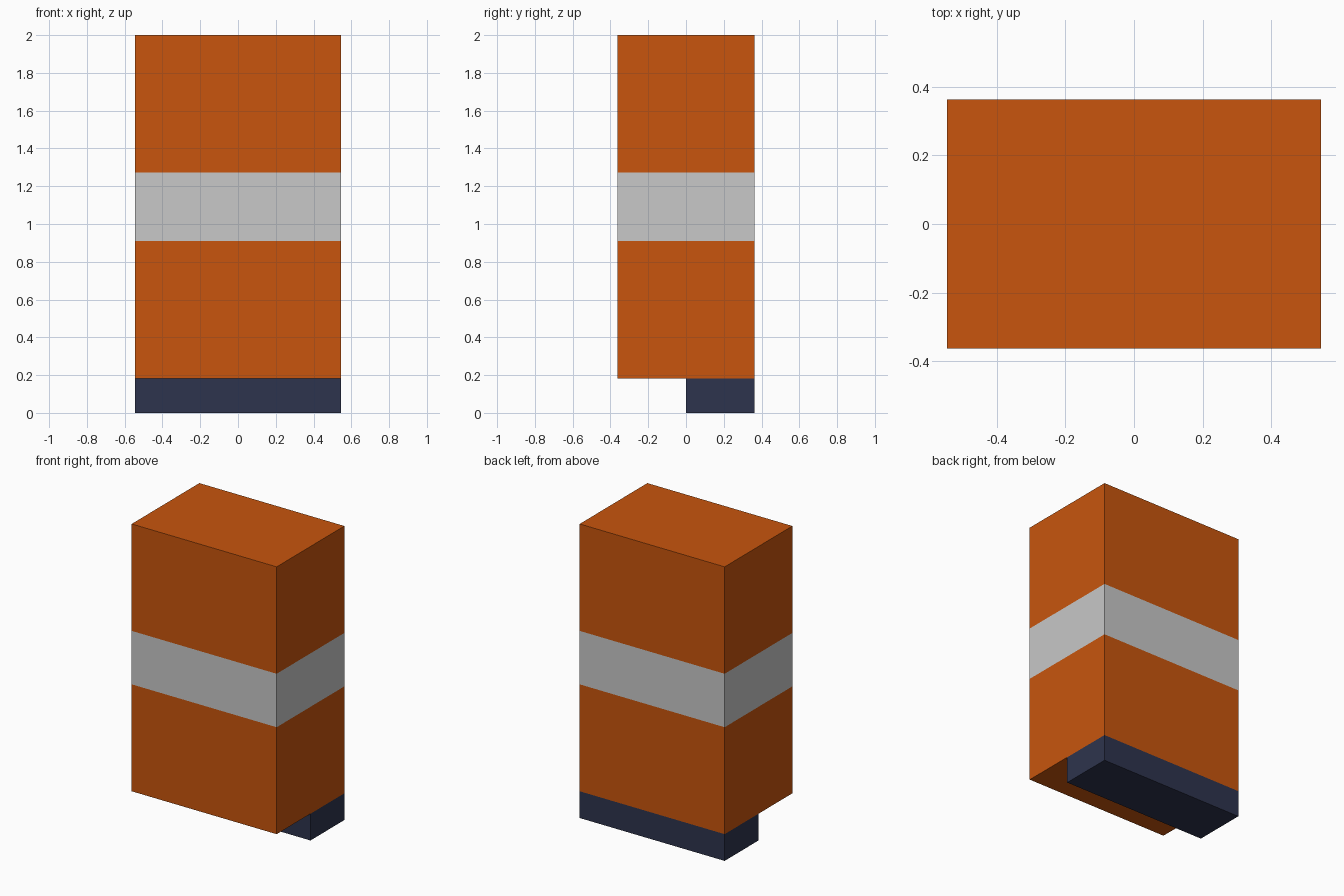
import bpy, bmesh
from mathutils import Matrix, Vector

if "Cube" in bpy.data.objects:
    bpy.data.objects.remove(bpy.data.objects["Cube"])

U = 2 / 11  # grid module: the model is 6 x 4 x 11 modules


def material(name, rgb):
    m = bpy.data.materials.new(name)
    m.diffuse_color = (*rgb, 1)
    m.use_nodes = True
    m.node_tree.nodes["Principled BSDF"].inputs["Base Color"].default_value = m.diffuse_color
    return m


orange = material("orange", (0.578, 0.091, 0.004))
light_grey = material("light grey", (0.578, 0.578, 0.578))
navy = material("navy", (0.027, 0.034, 0.075))


def box(name, lo, hi, mats, cuts=(), rule=None):
    """Box between two corners in modules, cut at heights and coloured by a rule."""
    lo, hi = Vector(lo) * U, Vector(hi) * U
    bm = bmesh.new()
    bmesh.ops.create_cube(bm, size=1, matrix=Matrix.Translation((lo + hi) / 2)
                          @ Matrix.Diagonal((*(hi - lo), 1)))
    for z in cuts:
        bmesh.ops.bisect_plane(bm, geom=bm.verts[:] + bm.edges[:] + bm.faces[:],
                               plane_co=(0, 0, z * U), plane_no=(0, 0, 1))
    if rule:
        for f in bm.faces:
            f.material_index = rule(f.calc_center_median().z / U)
    mesh = bpy.data.meshes.new(name)
    bm.to_mesh(mesh)
    bm.free()
    for m in mats:
        mesh.materials.append(m)
    obj = bpy.data.objects.new(name, mesh)
    bpy.context.collection.objects.link(obj)
    return obj


# Tall body with a grey band around the middle
box("body", (-3, -2, 1), (3, 2, 11), [orange, light_grey], cuts=(5, 7),
    rule=lambda z: 1 if 5 < z < 7 else 0)

# Base block under the back half
box("base", (-3, 0, 0), (3, 2, 1), [navy])
